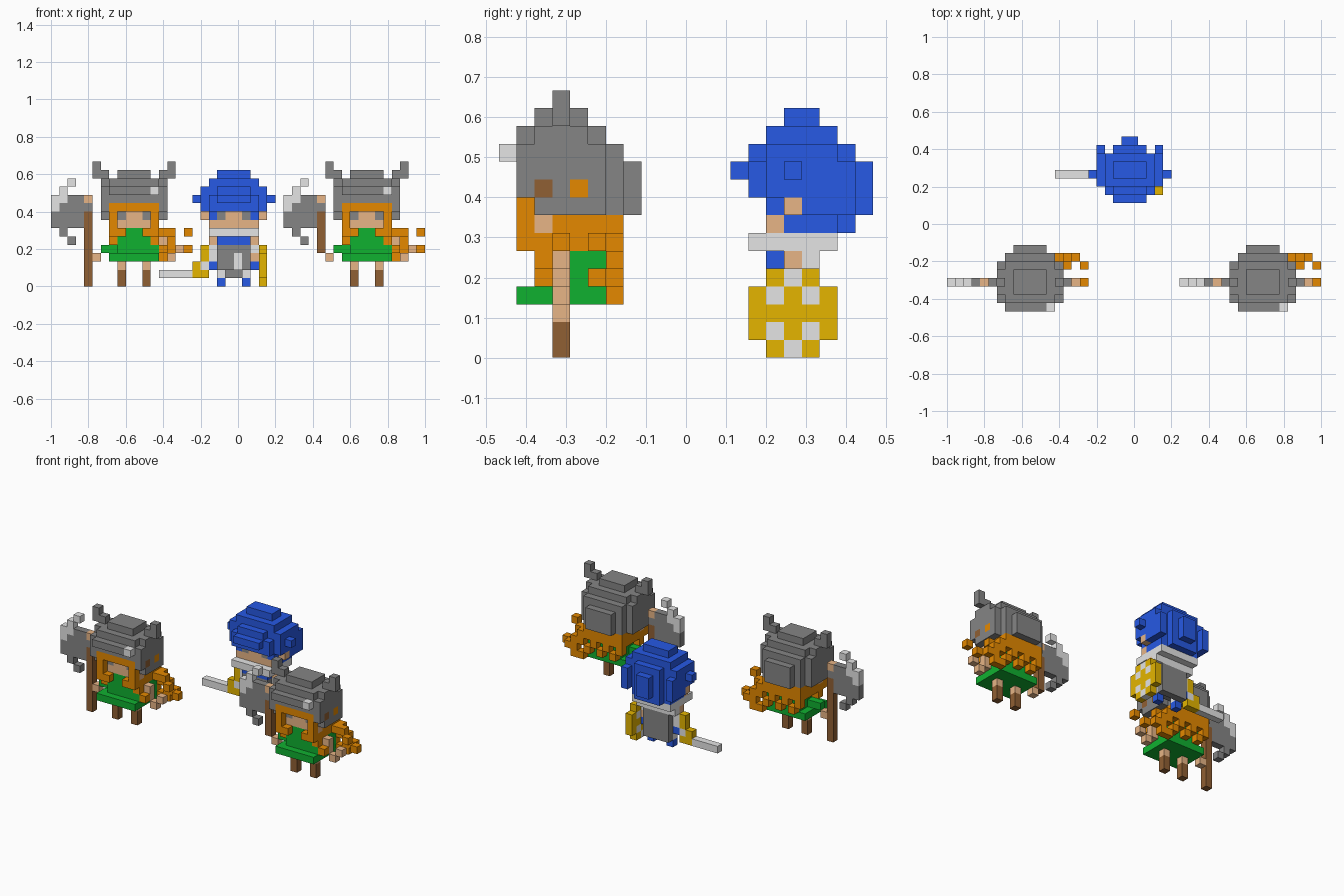
import bpy, bmesh
from mathutils import Vector

if "Cube" in bpy.data.objects:
    bpy.data.objects.remove(bpy.data.objects["Cube"])

V = 2 / 45                      # voxel edge
ORIGIN = Vector((-1, -0.4667, 0))


def material(name, rgb):
    m = bpy.data.materials.new(name)
    m.diffuse_color = (*rgb, 1)
    m.use_nodes = True
    m.node_tree.nodes["Principled BSDF"].inputs["Base Color"].default_value = m.diffuse_color
    return m


MATS = {
    "grey": material("iron grey", (0.235, 0.235, 0.235)),
    "light": material("light steel", (0.78, 0.78, 0.78)),
    "blue": material("blue cloth", (0.02, 0.1, 0.78)),
    "orange": material("orange hair", (0.78, 0.25, 0.0)),
    "green": material("green tunic", (0.005, 0.44, 0.03)),
    "skin": material("skin", (0.8, 0.46, 0.24)),
    "brown": material("brown wood", (0.28, 0.115, 0.033)),
    "yellow": material("yellow brass", (0.78, 0.46, 0.0)),
}


class Figure:
    """Blocks on a voxel grid; later blocks replace earlier ones."""

    def __init__(self, label, shift):
        self.label, self.shift, self.cells = label, Vector(shift), {}

    def box(self, part, colour, i, j, k):
        r = [(a, a) if isinstance(a, int) else a for a in (i, j, k)]
        for x in range(r[0][0], r[0][1] + 1):
            for y in range(r[1][0], r[1][1] + 1):
                for z in range(r[2][0], r[2][1] + 1):
                    self.cells[x, y, z] = (part, colour)

    def build(self):
        for key in sorted(set(self.cells.values())):
            bm = bmesh.new()
            for c in [c for c, v in self.cells.items() if v == key]:
                for axis in range(3):
                    for s in (0, 1):
                        n = list(c)
                        n[axis] += 2 * s - 1
                        if tuple(n) in self.cells:
                            continue
                        u, w = (axis + 1) % 3, (axis + 2) % 3
                        ring = []
                        for a, b in ((0, 0), (1, 0), (1, 1), (0, 1)):
                            p = Vector(c)
                            p[axis] += s
                            p[u] += a
                            p[w] += b
                            ring.append(bm.verts.new((p + self.shift) * V + ORIGIN))
                        bm.faces.new(ring if s else ring[::-1])
            bmesh.ops.remove_doubles(bm, verts=bm.verts, dist=1e-4)
            name = f"{self.label}_{key[0]}"
            me = bpy.data.meshes.new(name)
            bm.to_mesh(me)
            bm.free()
            me.materials.append(MATS[key[1]])
            bpy.context.collection.objects.link(bpy.data.objects.new(name, me))


def axe_fighter(label, shift, handle_bottom):
    f = Figure(label, shift)
    b = f.box
    # legs and boots
    for i in (8, 11):
        b("boots", "brown", i, 3, (0, 1))
        b("legs", "skin", i, 3, 2)
    # tunic and sleeves
    b("tunic", "green", (7, 12), (1, 5), 3)
    b("tunic", "green", (8, 11), (2, 5), (4, 5))
    b("tunic", "green", (9, 10), (2, 4), 6)
    b("tunic", "green", (6, 7), 3, 4)
    b("tunic", "green", 12, (4, 5), (4, 5))
    b("tunic", "green", 12, 2, 4)
    # hands
    b("hands", "skin", 5, 3, 3)
    b("hands", "skin", (12, 13), 3, (4, 5))
    b("hands", "skin", 14, 3, 3)
    b("hands", "skin", 15, 3, 4)
    # helmet built in tiers
    b("helmet", "grey", (6, 13), (2, 5), 8)
    b("helmet", "grey", (6, 13), (1, 5), (9, 11))
    b("helmet", "grey", (7, 12), 6, (8, 11))
    b("helmet", "grey", (8, 11), 7, (8, 10))
    b("helmet", "grey", (7, 12), 0, 11)
    b("helmet", "grey", (7, 12), (1, 5), 12)
    b("helmet", "grey", (6, 13), (2, 4), 12)
    b("helmet", "grey", (8, 11), (2, 4), 13)
    b("helmet_glint", "light", 12, 0, 11)
    # horns
    for root, tip in ((6, 5), (13, 14)):
        b("horns", "grey", root, 3, 13)
        b("horns", "grey", tip, 3, (13, 14))
    # face
    b("face", "skin", (7, 12), 2, (7, 8))
    for i in (8, 11):
        b("eyes", "grey", i, 2, 8)
    # hair: fringe, side strands, back and loose curls
    b("hair", "orange", (7, 12), 1, 9)
    for i in (7, 12):
        b("hair", "orange", i, 1, (6, 8))
        b("hair", "orange", i, 2, (5, 6))
        b("hair", "orange", i, (3, 5), (6, 7))
    for i in (8, 11):
        b("hair", "orange", i, (1, 2), 6)
    b("hair", "orange", (7, 12), (5, 6), (6, 7))
    # staggered curls at the back
    for k, start in ((5, 7), (4, 8)):
        for i in range(start, 15, 2):
            b("hair", "orange", i, 6, k)
    for c in ((13, 5, 6), (13, 6, 6), (14, 6, 5), (14, 5, 6), (15, 6, 4),
              (13, 6, 3), (16, 5, 4), (16, 3, 6), (13, 2, 4), (14, 6, 3)):
        b("hair", "orange", *c)
    b("helmet_strap", "brown", 13, 2, 9)
    b("hair", "orange", 13, 4, 9)
    # axe with a crescent head
    b("axe_handle", "brown", 4, 3, (handle_bottom, 8))
    b("axe_head", "grey", (0, 3), 3, (7, 9))
    b("axe_head", "grey", (1, 3), 3, 10)
    b("axe_head", "grey", 4, 3, 9)
    b("axe_head", "grey", 1, 3, 6)
    b("axe_head", "grey", 2, 3, 5)
    b("axe_tip", "skin", 4, 3, 10)
    b("axe_edge", "light", 0, 3, (9, 10))
    b("axe_edge", "light", 1, 3, (10, 11))
    b("axe_edge", "light", 2, 3, 12)
    f.build()


def sword_fighter():
    f = Figure("swordsman", (0, 0, 0))
    b = f.box
    # feet, legs and trousers
    for i in (20, 23):
        b("feet", "blue", i, 16, 0)
        b("legs", "light", i, 16, 1)
    # torso with breastplate and cape
    b("shirt", "blue", (20, 23), (15, 16), 5)
    b("breastplate", "grey", (20, 23), (15, 16), (2, 4))
    b("plate_stripe", "light", 22, 15, (2, 3))
    b("cape", "grey", (20, 23), 17, (1, 4))
    b("collar", "light", (19, 24), (14, 18), 6)
    b("collar", "light", (19, 24), 17, 5)
    # arms
    for i, hand in ((19, 18), (24, 24)):
        b("arms", "skin", i, 16, 5)
        b("arms", "light", i, 16, (3, 4))
        b("sleeves", "blue", i, 16, 2)
        b("hands", "skin", hand, 16, 3)
    # hood tiers, widest at the brim
    b("hood", "blue", (20, 23), (16, 17), 13)
    b("hood", "blue", (19, 24), (15, 18), 12)
    b("hood", "blue", (18, 25), (15, 18), 11)
    b("hood", "blue", (20, 23), (14, 19), 11)
    b("hood", "blue", (18, 25), (15, 18), (9, 10))
    b("hood", "blue", (19, 24), 14, (9, 10))
    b("hood", "blue", (20, 23), 13, 10)
    b("hood", "blue", (17, 26), 16, 10)
    b("hood", "blue", (19, 24), (15, 18), (7, 8))
    b("hood", "blue", (20, 23), 19, (7, 10))
    b("hood", "blue", (21, 22), 20, (8, 10))
    for i in (18, 25):
        b("hood", "blue", i, (17, 19), (8, 10))
        b("ears", "skin", i, 16, 8)
    # face
    b("face", "skin", (20, 23), 15, (7, 8))
    for i in (19, 24):
        b("face", "skin", i, 15, 7)
    for i in (20, 23):
        b("eyes", "grey", i, 15, 8)
    # sword
    b("sword_blade", "light", (13, 16), 16, 1)
    b("sword_hilt", "yellow", 17, 16, (1, 2))
    b("sword_hilt", "yellow", 18, 16, (1, 4))
    b("sword_grip", "light", 18, 16, 2)
    # round shield with studs
    b("shield", "yellow", 25, (15, 17), (0, 4))
    b("shield", "yellow", 25, (14, 18), (1, 3))
    for j, k in ((15, 1), (17, 1), (15, 3), (17, 3), (16, 0), (16, 4)):
        b("shield_studs", "light", 25, j, k)
    f.build()


axe_fighter("left_axeman", (0, 0, 0), 0)
axe_fighter("right_axeman", (28, 0, 0), 4)
sword_fighter()
